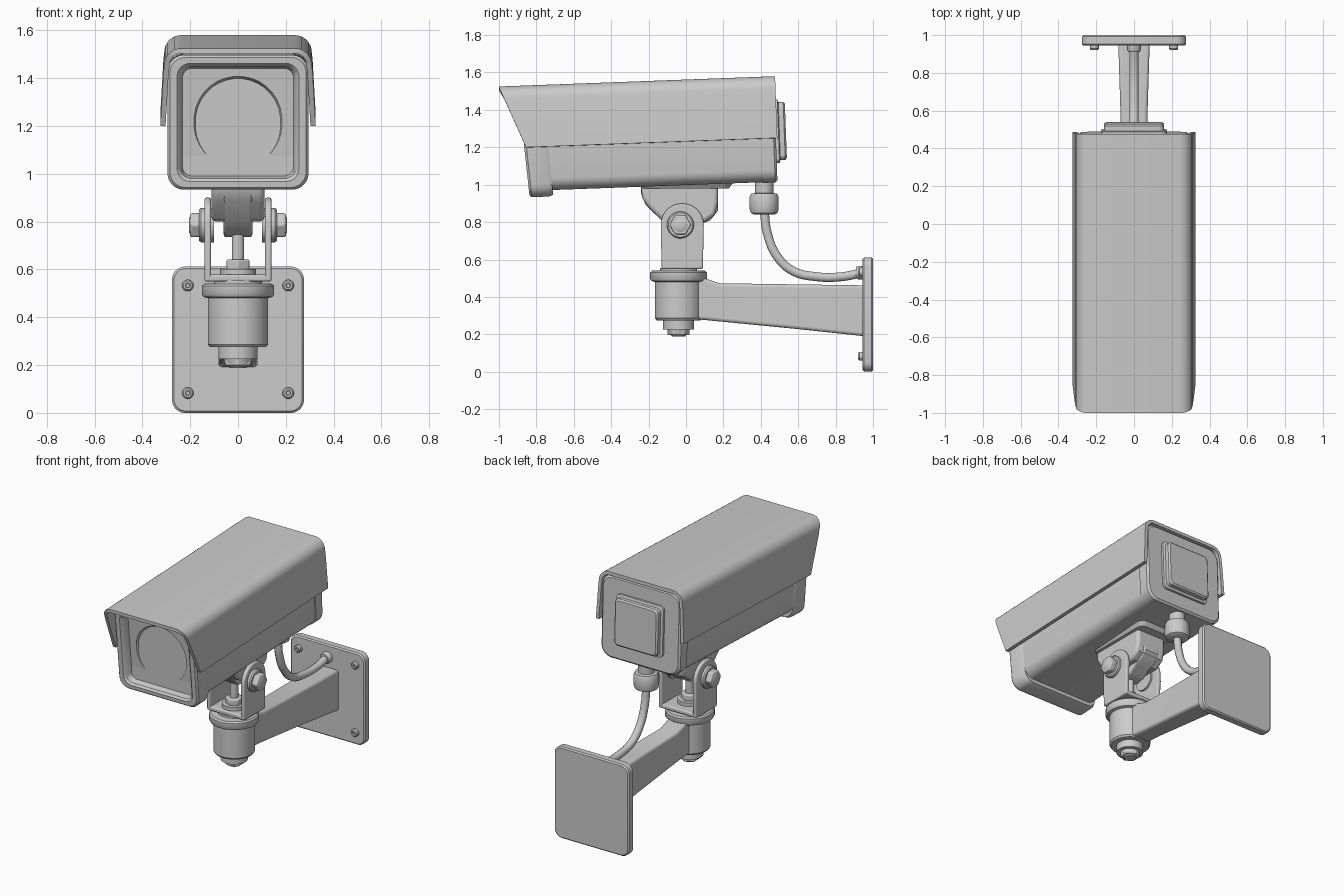
import bpy, bmesh
from math import sin, cos, pi, radians
from mathutils import Matrix, Vector

if "Cube" in bpy.data.objects:
    bpy.data.objects.remove(bpy.data.objects["Cube"], do_unlink=True)

grey = bpy.data.materials.new("painted metal grey")
grey.use_nodes = True
grey.diffuse_color = (0.6, 0.6, 0.6, 1)
grey.node_tree.nodes["Principled BSDF"].inputs["Base Color"].default_value = (0.6, 0.6, 0.6, 1)

# The camera housing leans forward about this pivot
PIVOT = Vector((0, 0, 1.25))
TILT = Matrix.Translation(PIVOT) @ Matrix.Rotation(radians(2.13), 4, 'X') @ Matrix.Translation(-PIVOT)


def finish(name, bm, tilt=False, bevel=0, angle=35):
    bmesh.ops.recalc_face_normals(bm, faces=bm.faces)
    if tilt:
        bm.transform(TILT)
    mesh = bpy.data.meshes.new(name)
    bm.to_mesh(mesh)
    bm.free()
    mesh.materials.append(grey)
    ob = bpy.data.objects.new(name, mesh)
    bpy.context.collection.objects.link(ob)
    if bevel:
        mod = ob.modifiers.new("soft edges", 'BEVEL')
        mod.width, mod.segments, mod.limit_method = bevel, 3, 'ANGLE'
        mod.angle_limit = radians(40)
    bpy.ops.object.select_all(action='DESELECT')
    ob.select_set(True)
    bpy.context.view_layer.objects.active = ob
    bpy.ops.object.shade_smooth_by_angle(angle=radians(angle))
    return ob


def outline(hu, hv, r, n):
    """Rounded rectangle; a circle when hu = hv = r."""
    pts = []
    for q, (su, sv) in enumerate([(1, 1), (-1, 1), (-1, -1), (1, -1)]):
        for i in range(n):
            a = pi / 2 * (q + (i + 0.5) / n)
            pts.append((su * (hu - r) + r * cos(a), sv * (hv - r) + r * sin(a)))
    return pts


def loft(name, axis, centre, sections, n=8, lean=0, **kw):
    """Skin through sections (half width, half height, corner radius, position)."""
    bm = bmesh.new()
    rings = []
    for hu, hv, r, t in sections:
        ring = []
        for u, v in outline(hu, hv, r, n):
            p = {'X': (t, u, v), 'Y': (u, t - lean * v, v), 'Z': (u, v, t)}[axis]
            ring.append(bm.verts.new(Vector(p) + Vector(centre)))
        rings.append(ring)
    for a, b in zip(rings, rings[1:]):
        for i in range(len(a)):
            j = (i + 1) % len(a)
            bm.faces.new((a[i], a[j], b[j], b[i]))
    bm.faces.new(rings[0])
    bm.faces.new(rings[-1])
    return finish(name, bm, **kw)


def turned(name, axis, centre, steps, **kw):
    """Round part from (radius, position) steps."""
    return loft(name, axis, centre, [(r, r, r, t) for r, t in steps], **kw)


def slab(name, pts, x0, x1, **kw):
    """Side profile in y, z extruded along x."""
    bm = bmesh.new()
    face = bm.faces.new([bm.verts.new((x0, y, z)) for y, z in pts])
    ext = bmesh.ops.extrude_face_region(bm, geom=[face])
    moved = [v for v in ext["geom"] if isinstance(v, bmesh.types.BMVert)]
    bmesh.ops.translate(bm, verts=moved, vec=(x1 - x0, 0, 0))
    return finish(name, bm, **kw)


def hexagon(name, centre, radius, depth, axis):
    bm = bmesh.new()
    rot = Matrix.Rotation(pi / 2, 4, 'Y') if axis == 'X' else Matrix()
    bmesh.ops.create_cone(bm, cap_ends=True, segments=6, radius1=radius, radius2=radius,
                          depth=depth, matrix=Matrix.Translation(centre) @ rot)
    return finish(name, bm, bevel=0.008)


# Sun hood: bent sheet with a raked front edge
half = [(0.325, 1.232), (0.312, 1.46)]
half += [(0.238 + 0.07 * cos(a), 1.492 + 0.07 * sin(a)) for a in [pi / 2 * i / 8 for i in range(9)]]
sheet = half + [(-x, z) for x, z in reversed(half)]
bm = bmesh.new()
front = [bm.verts.new((x, -0.857 - 0.403 * (z - 1.232), z)) for x, z in sheet]
back = [bm.verts.new((x, 0.488, z)) for x, z in sheet]
for i in range(len(sheet) - 1):
    bm.faces.new((front[i], front[i + 1], back[i + 1], back[i]))
bmesh.ops.recalc_face_normals(bm, faces=bm.faces)
if max(bm.faces, key=lambda f: f.calc_center_median().z).normal.z < 0:
    bmesh.ops.reverse_faces(bm, faces=bm.faces)
skin = bmesh.ops.solidify(bm, geom=bm.faces[:], thickness=0.022)
finish("sun_hood", bm, tilt=True)

# Housing with its back cap and access panel
loft("housing", 'Y', (0, 0, 1.266), [(0.285, 0.268, 0.07, -0.8), (0.285, 0.268, 0.07, 0.43)], tilt=True)
loft("back_cap", 'Y', (0, 0, 1.266),
     [(0.292, 0.272, 0.075, 0.4), (0.292, 0.272, 0.075, 0.468), (0.28, 0.26, 0.07, 0.48)], tilt=True)
loft("back_panel", 'Y', (0, 0, 1.268),
     [(0.175, 0.17, 0.03, 0.47), (0.175, 0.17, 0.03, 0.495), (0.16, 0.155, 0.03, 0.5),
      (0.16, 0.155, 0.03, 0.526), (0.15, 0.145, 0.025, 0.535)], tilt=True)

# Front bezel, recessed face and lens well in one skin
loft("front_bezel", 'Y', (0, 0, 1.247),
     [(0.285, 0.275, 0.07, -0.74), (0.295, 0.283, 0.07, -0.765), (0.295, 0.283, 0.07, -0.855),
      (0.285, 0.273, 0.065, -0.867), (0.255, 0.248, 0.055, -0.867), (0.242, 0.235, 0.045, -0.855),
      (0.232, 0.225, 0.04, -0.81), (0.184, 0.192, 0.184, -0.81), (0.178, 0.186, 0.178, -0.80),
      (0.165, 0.172, 0.165, -0.76), (0.14, 0.146, 0.14, -0.745)], lean=0.07, tilt=True)
turned("lens", 'Y', (0, 0, 1.247),
       [(0.14 * cos(a), -0.745 - 0.055 * sin(a)) for a in [pi / 2 * i / 9 for i in range(9)]], tilt=True)

# Mounting lug beneath the housing
slab("mount_lug", [(-0.24, 1.01), (-0.24, 0.95), (-0.215, 0.89), (-0.12, 0.80), (-0.08, 0.75), (-0.03, 0.735),
                   (0.03, 0.75), (0.08, 0.79), (0.13, 0.81), (0.17, 0.86), (0.17, 1.01)],
     -0.06, 0.06, bevel=0.012)
slab("mount_saddle", [(-0.24, 1.01), (-0.235, 0.93), (-0.2, 0.88), (-0.12, 0.8), (0.1, 0.8),
                      (0.155, 0.84), (0.17, 0.9), (0.17, 1.01)], -0.11, 0.11, bevel=0.02)
loft("mount_pad", 'Z', (0, 0, 0), [(0.13, 0.23, 0.04, 0.98), (0.15, 0.25, 0.05, 1.01)])

# Yoke with pivot bolts on both sides
arch = [(-0.02 + 0.115 * cos(pi * i / 14), 0.785 + 0.115 * sin(pi * i / 14)) for i in range(15)]
for side, s in (("left", 1), ("right", -1)):
    slab(side + "_yoke_plate", [(-0.13, 0.55)] + [(0.09, 0.55)] + arch, s * 0.113, s * 0.14, bevel=0.008)
    turned(side + "_pivot_washer", 'X', (0, -0.03, 0.785), [(0.072, s * 0.1), (0.072, s * 0.155), (0.065, s * 0.163)])
    hexagon(side + "_pivot_bolt", (s * 0.178, -0.03, 0.785), 0.058, 0.045, 'X')
    turned(side + "_pivot_tip", 'X', (0, -0.03, 0.785), [(0.038, s * 0.19), (0.038, s * 0.2), (0.03, s * 0.205)])
slab("yoke_base", [(-0.13, 0.55), (0.09, 0.55), (0.09, 0.578), (-0.13, 0.578)], -0.138, 0.138, bevel=0.008)

# Swivel post, its collar and fasteners
AXIS = (0, -0.04, 0)
turned("swivel_post", 'Z', AXIS, [(0.118, 0.275), (0.127, 0.287), (0.127, 0.48), (0.145, 0.485), (0.152, 0.495),
                                  (0.152, 0.53), (0.144, 0.54), (0.1, 0.542), (0.1, 0.555)])
turned("post_foot", 'Z', AXIS, [(0.055, 0.205), (0.06, 0.225), (0.083, 0.226), (0.083, 0.28)])
hexagon("post_foot_nut", (0, -0.04, 0.212), 0.062, 0.03, 'Z')
turned("post_stud_tip", 'Z', AXIS, [(0.035, 0.188), (0.04, 0.195), (0.04, 0.22)])
turned("post_washer", 'Z', AXIS, [(0.075, 0.57), (0.075, 0.602)])
hexagon("post_nut", (0, -0.04, 0.62), 0.055, 0.045, 'Z')
turned("post_stud", 'Z', AXIS, [(0.026, 0.6), (0.026, 0.75)])

# Tapered arm out to the wall plate
bm = bmesh.new()
rings = []
for y, hx, z0, z1 in [(0.0, 0.07, 0.285, 0.5), (0.1, 0.066, 0.277, 0.5), (0.18, 0.064, 0.269, 0.473),
                      (0.6, 0.072, 0.228, 0.467), (0.955, 0.083, 0.19, 0.462)]:
    rings.append([bm.verts.new(p) for p in ((-hx, y, z0), (hx, y, z0), (hx, y, z1), (-hx, y, z1))])
for a, b in zip(rings, rings[1:]):
    for i in range(4):
        bm.faces.new((a[i], a[i - 1], b[i - 1], b[i]))
bm.faces.new(rings[0])
bm.faces.new(rings[-1])
finish("arm", bm, bevel=0.016)

loft("wall_plate", 'Y', (0, 0, 0.306),
     [(0.268, 0.298, 0.05, 0.945), (0.276, 0.306, 0.055, 0.953), (0.276, 0.306, 0.055, 0.992), (0.268, 0.298, 0.05, 1.0)])
for x in (-0.21, 0.21):
    for z in (0.083, 0.533):
        turned("wall_screw", 'Y', (x, 0, z), [(0.024, 0.95), (0.024, 0.928), (0.018, 0.92), (0.01, 0.92), (0.008, 0.93)])

# Cable with its gland and wall grommet
turned("cable_gland", 'Z', (0, 0.418, 0), [(0.055, 0.84), (0.072, 0.85), (0.078, 0.87), (0.078, 0.935),
                                           (0.07, 0.952), (0.05, 0.955), (0.05, 1.03)])
turned("cable_grommet", 'Y', (0, 0, 0.53), [(0.03, 0.91), (0.036, 0.92), (0.036, 0.95)])
curve = bpy.data.curves.new("cable", 'CURVE')
curve.dimensions, curve.bevel_depth, curve.bevel_resolution = '3D', 0.025, 3
path = [(0.418, 0.86), (0.435, 0.74), (0.485, 0.62), (0.57, 0.54), (0.70, 0.508), (0.83, 0.508), (0.945, 0.53)]
spline = curve.splines.new('BEZIER')
spline.bezier_points.add(len(path) - 1)
for bp, (y, z) in zip(spline.bezier_points, path):
    bp.co = (0, y, z)
    bp.handle_left_type = bp.handle_right_type = 'AUTO'
curve.materials.append(grey)
bpy.context.collection.objects.link(bpy.data.objects.new("cable", curve))
